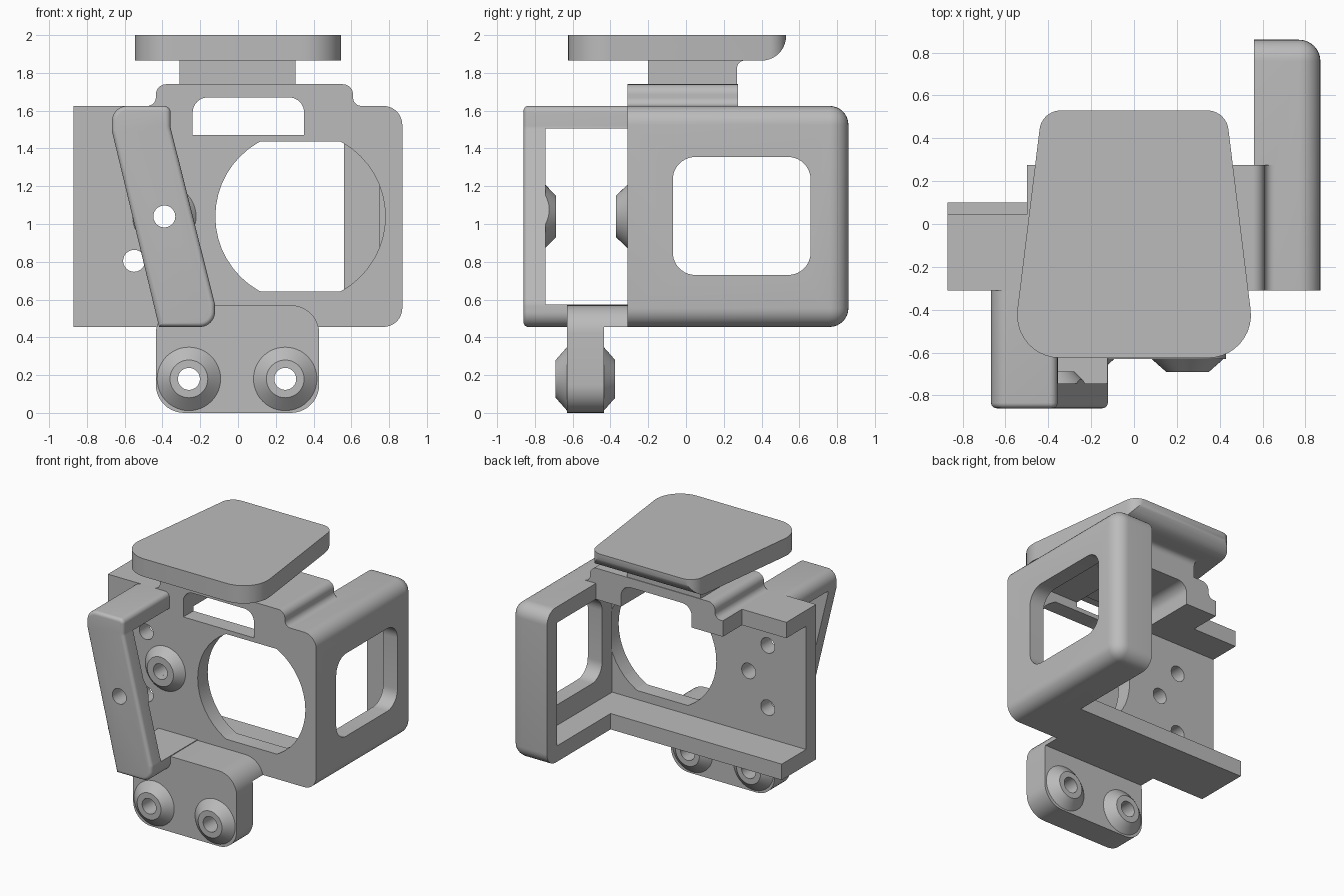
import bpy, bmesh, math
from mathutils import Vector

if "Cube" in bpy.data.objects:
    bpy.data.objects.remove(bpy.data.objects["Cube"])

grey = bpy.data.materials.new("light grey")
grey.use_nodes = True
COLOR = (0.5, 0.5, 0.5, 1)
grey.diffuse_color = COLOR
grey.node_tree.nodes["Principled BSDF"].inputs["Base Color"].default_value = COLOR


def make(name, bm):
    bmesh.ops.recalc_face_normals(bm, faces=bm.faces)
    me = bpy.data.meshes.new(name)
    bm.to_mesh(me)
    bm.free()
    me.materials.append(grey)
    ob = bpy.data.objects.new(name, me)
    bpy.context.collection.objects.link(ob)
    return ob


def fillet(pts, steps=10):
    """2D outline; a third value on a point is its corner radius."""
    out = []
    for i, p in enumerate(pts):
        c = Vector(p[:2])
        if len(p) < 3:
            out.append(c)
            continue
        u = (Vector(pts[i - 1][:2]) - c).normalized()
        v = (Vector(pts[(i + 1) % len(pts)][:2]) - c).normalized()
        half = u.angle(v) / 2
        mid = c + (u + v).normalized() * p[2] / math.sin(half)
        d = p[2] / math.tan(half)
        a, b = c + u * d - mid, c + v * d - mid
        w = a.angle(b)
        for k in range(steps + 1):
            t = k / steps
            out.append(mid + (a * math.sin((1 - t) * w) + b * math.sin(t * w)) / math.sin(w))
    return out


def prism(name, pts, axis, lo, hi, edge=0):
    """Extrude an outline along an axis; edge rounds the rim at lo."""
    place = {"x": lambda p, t: (t, p[0], p[1]),
             "y": lambda p, t: (p[0], t, p[1]),
             "z": lambda p, t: (p[0], p[1], t)}[axis]
    flat = fillet(pts)
    bm = bmesh.new()
    a = [bm.verts.new(place(p, lo)) for p in flat]
    b = [bm.verts.new(place(p, hi)) for p in flat]
    cap = bm.faces.new(a)
    bm.faces.new(b[::-1])
    for i in range(len(a)):
        bm.faces.new((a[i - 1], a[i], b[i], b[i - 1]))
    if edge:
        bmesh.ops.recalc_face_normals(bm, faces=bm.faces)
        bmesh.ops.bevel(bm, geom=list(cap.edges), offset=edge, segments=5,
                        profile=0.5, affect="EDGES")
    return make(name, bm)


def rect(x0, x1, y0, y1, radii=(0, 0, 0, 0)):
    corners = [(x0, y0), (x1, y0), (x1, y1), (x0, y1)]
    return [c + (r,) if r else c for c, r in zip(corners, radii)]


def block(x0, x1, y0, y1, z0, z1, name="block"):
    return prism(name, rect(x0, x1, z0, z1), "y", y0, y1)


def rod(x, z, r, y0, y1):
    pts = [(x + r * math.cos(k * math.tau / 48), z + r * math.sin(k * math.tau / 48))
           for k in range(48)]
    return prism("rod", pts, "y", y0, y1)


def combine(ob, op, *others):
    for o in others:
        m = ob.modifiers.new(op, "BOOLEAN")
        m.operation, m.solver, m.object = op, "EXACT", o
        bpy.context.view_layer.objects.active = ob
        bpy.ops.object.modifier_apply(modifier=m.name)
        bpy.data.objects.remove(o)
    return ob


def boss(name, x, z, base, tip, r_tip):
    """Tapered ring around a bolt hole."""
    bm = bmesh.new()
    ring = [bm.verts.new((x + r, y, z)) for r, y in
            ((HOLE, base), (0.168, base), (r_tip, tip), (HOLE, tip))]
    edges = [bm.edges.new((ring[i - 1], ring[i])) for i in range(4)]
    bmesh.ops.spin(bm, geom=ring + edges, cent=(x, 0, z), axis=(0, 1, 0),
                   angle=math.tau, steps=48, use_merge=True)
    bmesh.ops.remove_doubles(bm, verts=bm.verts, dist=1e-4)
    return make(name, bm)


HOLE = 0.058
FRONT, WALL = -0.31, 0.12
BACK = FRONT + WALL
BOT, TOP = 0.455, 1.625
LOW, HIGH = BOT + WALL, TOP - WALL

# Side box with rounded outer edges, hollow towards the middle
cage = block(0.56, 0.87, FRONT, 0.86, BOT, TOP, "cage")
bm = bmesh.new()
bm.from_mesh(cage.data)
outer = [e for e in bm.edges
         if all(f.normal.x > -0.5 and f.normal.y > -0.5 for f in e.link_faces)]
bmesh.ops.bevel(bm, geom=outer, offset=0.1, segments=8, profile=0.5, affect="EDGES")
bm.to_mesh(cage.data)
bm.free()
combine(cage, "DIFFERENCE",
        block(0.5, 0.75, BACK, 0.74, LOW, HIGH),
        prism("window", rect(-0.07, 0.66, 0.73, 1.355, [0.12] * 4), "x", 0.7, 1))

# Front plate, flanges and raised mount on top
hump = [(-0.5, HIGH), (0.66, HIGH), (0.66, TOP), (0.609, TOP, 0.045), (0.609, 1.74, 0.055),
        (-0.435, 1.74, 0.055), (-0.435, TOP, 0.045), (-0.5, TOP)]
combine(cage, "UNION",
        block(-0.87, 0.65, FRONT, BACK, BOT, TOP),
        block(-0.87, 0.65, FRONT, 0.10, BOT, LOW),
        block(-0.87, -0.3, FRONT, 0.045, HIGH, TOP),
        prism("hump", hump, "y", FRONT, 0.275))

# Lens opening with flattened top and bottom, slot and bolt holes
lens = combine(rod(0.33, 1.04, 0.45, -0.5, BACK), "INTERSECT",
               block(-0.5, 1, -0.6, 0, 0.643, 1.437))
combine(cage, "DIFFERENCE", lens,
        prism("slot", rect(-0.24, 0.35, 1.47, 1.67, (0, 0, 0.08, 0.08)), "y", -0.5, 0.5),
        *[rod(x, z, HOLE, -0.5, 0) for x, z in ((-0.39, 1.04), (-0.55, 0.805), (-0.55, 1.275))])

# Slanted strap standing off the plate
strap_shape = [(-0.418, BOT), (-0.122, BOT, 0.08), (-0.122, 0.575, 0.08), (-0.357, 1.51, 0.08),
               (-0.357, TOP, 0.035), (-0.667, TOP, 0.08), (-0.667, 1.49, 0.08)]
strap = prism("slanted_strap", strap_shape, "y", -0.86, FRONT, 0.025)
combine(strap, "DIFFERENCE",
        block(-1, 0.2, -0.745, FRONT + 0.1, LOW, HIGH),
        rod(-0.39, 1.04, HOLE, -1, -0.5))
strap_boss = combine(boss("strap_boss", -0.39, 1.04, -0.745, -0.688, 0.11), "INTERSECT",
                     prism("trim", strap_shape, "y", -1, 0))
plate_boss = boss("plate_boss", -0.39, 1.04, FRONT, -0.37, 0.11)

# Lower bracket with two bolt bosses on each face
bracket = prism("lower_bracket", rect(-0.435, 0.43, 0, 0.57, [0.15] * 4), "y", -0.63, FRONT)
combine(bracket, "DIFFERENCE", block(-1, 1, -0.435, 0, -1, BOT),
        *[rod(x, 0.18, HOLE, -1, 0) for x in (-0.26, 0.25)])
parts = [cage, strap, strap_boss, plate_boss, bracket]
for side, x in (("right", -0.26), ("left", 0.25)):
    parts += [boss(side + "_front_boss", x, 0.18, -0.63, -0.69, 0.1),
              boss(side + "_back_boss", x, 0.18, -0.435, -0.375, 0.1)]

# Top pad on a short stem
pad = prism("top_pad", [(-0.572, -0.625, 0.2), (0.572, -0.625, 0.2),
                        (0.43, 0.53, 0.1), (-0.43, 0.53, 0.1)], "z", 1.865, 2)
combine(pad, "INTERSECT",
        prism("pad_side", rect(-0.8, 0.53, 1.865, 2.1, (0, 0.13, 0, 0)), "x", -1, 1))
stem = prism("pad_stem", [(-0.2, 1.74), (0.27, 1.74), (0.27, 1.865, 0.04), (0.35, 1.865),
                          (0.35, 1.9), (-0.2, 1.9)], "x", -0.31, 0.305)
parts += [combine(pad, "UNION", stem)]

for ob in parts:
    bpy.ops.object.select_all(action="DESELECT")
    ob.select_set(True)
    bpy.context.view_layer.objects.active = ob
    bpy.ops.object.shade_smooth_by_angle(angle=math.radians(30))
